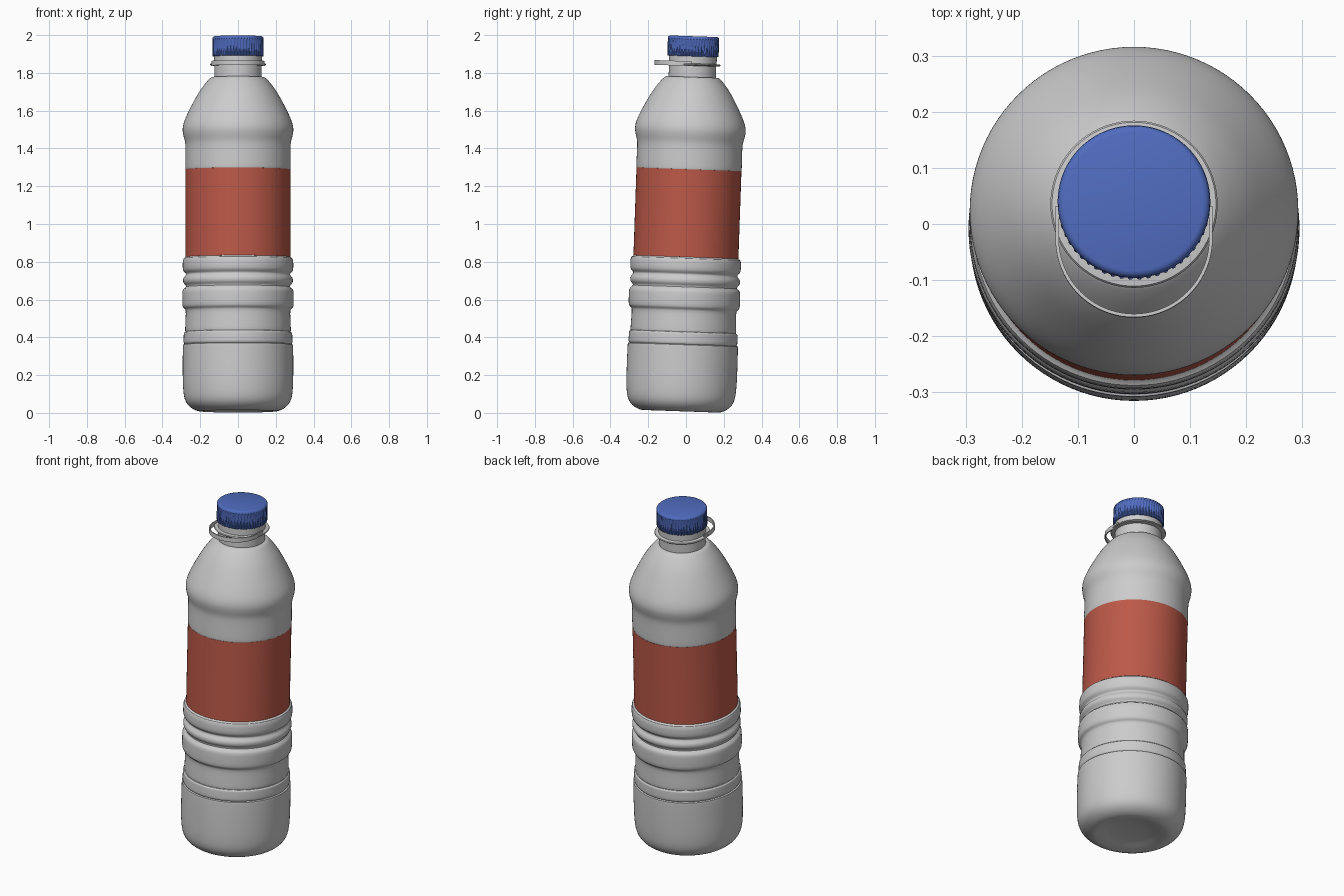
import bpy, bmesh, math
from mathutils import Matrix

if "Cube" in bpy.data.objects:
    bpy.data.objects.remove(bpy.data.objects["Cube"])

# The whole bottle leans two degrees towards +y
TILT = Matrix.Translation((0, -0.029, 0.007)) @ Matrix.Rotation(math.radians(-2), 4, 'X')


def finish(name, bm, color=None, angle=35):
    bmesh.ops.remove_doubles(bm, verts=bm.verts, dist=1e-5)
    bmesh.ops.recalc_face_normals(bm, faces=bm.faces)
    bm.transform(TILT)
    me = bpy.data.meshes.new(name)
    bm.to_mesh(me)
    bm.free()
    me.shade_smooth()
    me.set_sharp_from_angle(angle=math.radians(angle))
    ob = bpy.data.objects.new(name, me)
    bpy.context.collection.objects.link(ob)
    if color:
        mat = bpy.data.materials.new(name + "_colour")
        mat.diffuse_color = (*color, 1)
        mat.use_nodes = True
        mat.node_tree.nodes["Principled BSDF"].inputs["Base Color"].default_value = mat.diffuse_color
        me.materials.append(mat)
    return ob


def lathe(profile, n=96, ribs=None):
    """Revolve (radius, z) points; ribs(i, z) scales the radius."""
    bm = bmesh.new()
    rings = []
    for r, z in profile:
        if r == 0:
            rings.append([bm.verts.new((0, 0, z))] * n)
            continue
        ring = []
        for i in range(n):
            a = 2 * math.pi * i / n
            q = r * (ribs(i, z) if ribs else 1)
            ring.append(bm.verts.new((q * math.cos(a), q * math.sin(a), z)))
        rings.append(ring)
    for lo, hi in zip(rings, rings[1:]):
        for i in range(n):
            j = (i + 1) % n
            bm.faces.new(list(dict.fromkeys((lo[i], lo[j], hi[j], hi[i]))))
    return bm


def soften(points, passes=2):
    """Corner cutting to round a profile."""
    for _ in range(passes):
        out = [points[0]]
        for (r0, z0), (r1, z1) in zip(points, points[1:]):
            out += [(.75 * r0 + .25 * r1, .75 * z0 + .25 * z1),
                    (.25 * r0 + .75 * r1, .25 * z0 + .75 * z1)]
        points = out + [points[-1]]
    return points


# Body: rounded base, grooves, label waist and dome
base = [(0, .025), (.10, .022), (.17, .004), (.21, 0), (.255, .022), (.283, .06),
        (.292, .13), (.293, .25), (.292, .345), (.291, .354)]
lower = [(.283, .357), (.288, .364), (.288, .385), (.287, .41), (.286, .418),
         (.278, .421), (.280, .43), (.278, .48), (.276, .53), (.280, .543),
         (.293, .553), (.295, .58), (.295, .62), (.293, .645), (.276, .658),
         (.276, .668), (.290, .682), (.291, .705), (.276, .722), (.276, .732),
         (.292, .746), (.293, .78), (.291, .81), (.276, .818), (.275, .83)]
upper = [(.275, 1.28), (.279, 1.285), (.279, 1.33), (.278, 1.40), (.280, 1.43),
         (.290, 1.465), (.294, 1.495), (.288, 1.53), (.267, 1.58), (.231, 1.65),
         (.202, 1.70), (.172, 1.74), (.150, 1.764), (.143, 1.769)]
finish("bottle_body", lathe(soften(base) + soften(lower, 1) + soften(upper)
                            + [(.136, 1.772), (.125, 1.772)]))

# Neck with its thin flange
finish("neck", lathe([(.125, 1.77), (.125, 1.832), (.146, 1.834), (.149, 1.838),
                      (.146, 1.842), (.127, 1.844), (.127, 1.90), (0, 1.90)]))

# Label sleeve
finish("label", lathe([(.275, .818), (.278, .819), (.278, 1.283), (.275, 1.284)]),
       (.50, .10, .065))


# Ribbed screw cap
def cap_ribs(i, z):
    return .972 if i % 4 < 2 and z < 1.972 else 1


finish("cap", lathe([(0, 1.882), (.134, 1.882), (.136, 1.884), (.136, 1.968),
                     (.136, 1.973), (.1345, 1.981), (.130, 1.986), (.124, 1.988),
                     (0, 1.988)], 208, cap_ribs), (.08, .15, .52))

# Pull handle: flat half loop in front of the neck
path = [(-.137, -.035), (-.137, -.065)]
path += [(.137 * math.cos(a), -.093 + .137 * math.sin(a))
         for a in (math.pi * (1 + k / 40) for k in range(41))]
path += [(.137, -.065), (.137, -.035)]
bm = bmesh.new()
prev = None
for x, y in path:
    cx, cy = x, min(y + .093, 0)
    d = math.hypot(cx, cy)
    nx, ny = cx / d * .003, cy / d * .003
    ring = [bm.verts.new((x + s * nx, y + s * ny, z))
            for s, z in ((-1, 1.830), (1, 1.830), (1, 1.855), (-1, 1.855))]
    if prev:
        for k in range(4):
            m = (k + 1) % 4
            bm.faces.new((prev[k], prev[m], ring[m], ring[k]))
    else:
        bm.faces.new(ring)
    prev = ring
bm.faces.new(prev)
# shift so the loop reaches its measured front edge
bmesh.ops.translate(bm, vec=(0, .031, 0), verts=bm.verts)
finish("pull_handle", bm)
